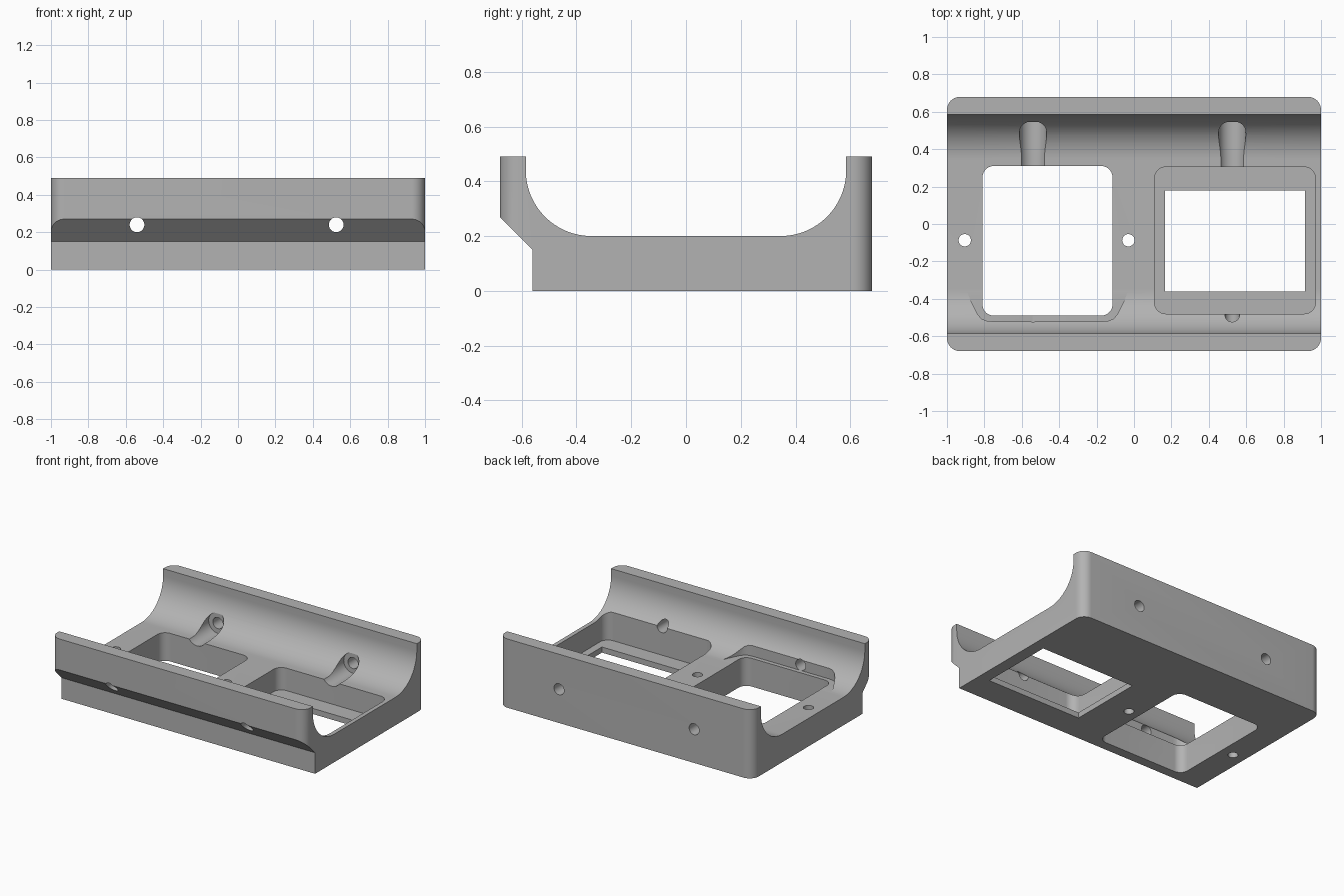
import bpy
import bmesh
from math import sin, cos, pi
from mathutils import Vector

if "Cube" in bpy.data.objects:
    bpy.data.objects.remove(bpy.data.objects["Cube"], do_unlink=True)

grey = bpy.data.materials.new("plain grey")
grey.use_nodes = True
colour = (0.45, 0.45, 0.45, 1)
grey.diffuse_color = colour
grey.node_tree.nodes["Principled BSDF"].inputs["Base Color"].default_value = colour


def prism(name, points, direction):
    """Extrude a closed outline of 3D points along a direction."""
    bm = bmesh.new()
    face = bm.faces.new([bm.verts.new(p) for p in points])
    moved = bmesh.ops.extrude_face_region(bm, geom=[face])["geom"]
    bmesh.ops.translate(bm, vec=Vector(direction),
                        verts=[v for v in moved if isinstance(v, bmesh.types.BMVert)])
    bmesh.ops.recalc_face_normals(bm, faces=bm.faces)
    mesh = bpy.data.meshes.new(name)
    bm.to_mesh(mesh)
    bm.free()
    mesh.materials.append(grey)
    obj = bpy.data.objects.new(name, mesh)
    bpy.context.collection.objects.link(obj)
    return obj


def arc(cx, cy, r, start, end, steps):
    angles = [start + (end - start) * i / steps for i in range(steps + 1)]
    return [(cx + r * cos(a), cy + r * sin(a)) for a in angles]


def rounded_box(name, x0, x1, y0, y1, z0, z1, r):
    """Upright box with rounded vertical edges."""
    outline = []
    corners = [(x1 - r, y1 - r), (x0 + r, y1 - r), (x0 + r, y0 + r), (x1 - r, y0 + r)]
    for i, (cx, cy) in enumerate(corners):
        outline += arc(cx, cy, r, i * pi / 2, (i + 1) * pi / 2, 10)
    return prism(name, [(x, y, z0) for x, y in outline], (0, 0, z1 - z0))


def cylinder(name, centre, r, direction):
    """Cylinder along y or z, starting at its centre point."""
    c = Vector(centre)
    across = Vector((0, 0, 1)) if direction[1] else Vector((0, 1, 0))
    ring = arc(0, 0, r, 0, 2 * pi, 40)[:-1]
    return prism(name, [c + Vector((u, 0, 0)) + across * v for u, v in ring], direction)


def boolean(target, cutter, operation="DIFFERENCE"):
    cutter.hide_render = True
    mod = target.modifiers.new(cutter.name, "BOOLEAN")
    mod.operation, mod.solver, mod.object = operation, "EXACT", cutter
    bpy.context.view_layer.objects.active = target
    bpy.ops.object.modifier_apply(modifier=mod.name)
    bpy.data.objects.remove(cutter, do_unlink=True)


# Cradle body: channel profile, trimmed to a plan with rounded corners
R, FLOOR = 0.24, 0.2
side = 0.345
section = [(-0.56, -0.0), (0.8, 0.0), (0.8, 0.49), (0.585, 0.49)]
section += arc(side, FLOOR + R, R, 0, -pi / 2, 24)
section += arc(-side, FLOOR + R, R, -pi / 2, -pi, 24)
section += [(-0.585, 0.49), (-0.8, 0.49), (-0.8, 0.39), (-0.56, 0.15)]
body = prism("cradle_body", [(-1.1, y, z) for y, z in section], (2.2, 0, 0))
boolean(body, rounded_box("plan", -1, 1, -0.68, 0.68, -0.1, 0.6, 0.07), "INTERSECT")

# Right window, with a shallow flared relief in the front slope
boolean(body, rounded_box("right_window", -0.81, -0.115, -0.49, 0.31, -0.1, 0.6, 0.06))
middle = -0.4625
half = [(0.45, -0.3), (0.43, -0.36), (0.415, -0.4), (0.375, -0.48),
        (0.355, -0.505), (0.33, -0.517), (0.3, -0.52)]
relief = [(middle - x, y) for x, y in half] + [(middle + x, y) for x, y in reversed(half)]
boolean(body, prism("relief", [(x, y, FLOOR + 0.001) for x, y in relief], (0, 0, 0.4)))

# Left window: deep pocket with a thin square-cornered lip at the bottom
boolean(body, rounded_box("left_pocket", 0.11, 0.97, -0.48, 0.305, 0.04, 0.6, 0.06))
lip = [(0.165, -0.36), (0.915, -0.36), (0.915, 0.18), (0.165, 0.18)]
boolean(body, prism("lip_opening", [(x, y, -0.1) for x, y in lip], (0, 0, 0.3)))

# Long screw holes through both walls, with wide recesses on the back slope
for x in (-0.54, 0.525):
    boolean(body, cylinder("screw_hole", (x, -0.8, 0.24), 0.0395, (0, 1.6, 0)))
    boolean(body, cylinder("screw_recess", (x, 0.25, 0.24), 0.073, (0, 0.295, 0)))

# Small upright holes beside the right window
for x in (-0.905, -0.03):
    boolean(body, cylinder("upright_hole", (x, -0.087, -0.1), 0.033, (0, 0, 0.5)))

bpy.ops.object.select_all(action="DESELECT")
body.select_set(True)
bpy.context.view_layer.objects.active = body
bpy.ops.object.shade_smooth_by_angle(angle=0.5)
